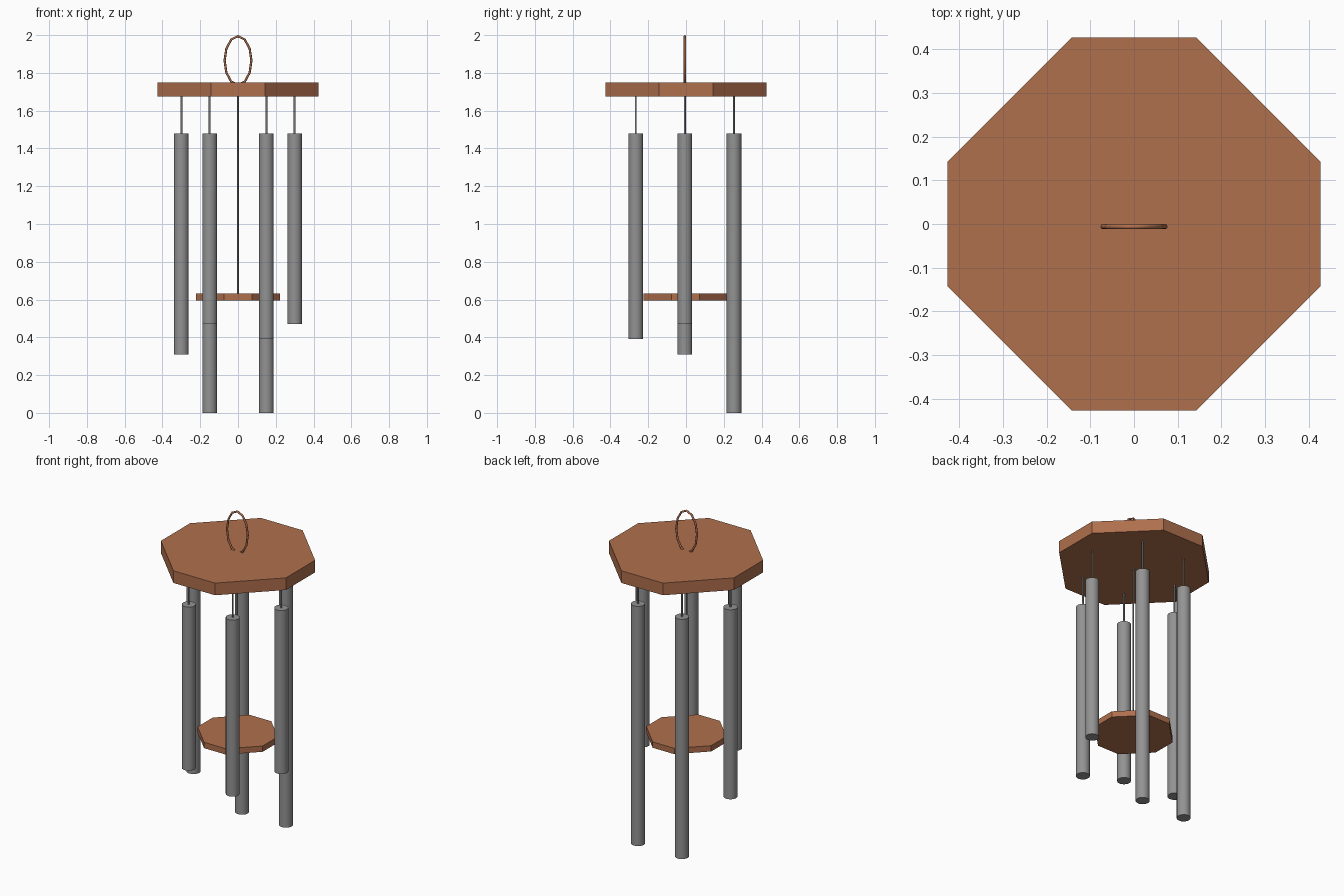
import bpy
import bmesh
import math

cube = bpy.data.objects.get("Cube")
if cube:
    bpy.data.objects.remove(cube, do_unlink=True)


def make_material(name, color):
    mat = bpy.data.materials.new(name)
    mat.use_nodes = True
    mat.diffuse_color = color
    mat.node_tree.nodes["Principled BSDF"].inputs["Base Color"].default_value = color
    return mat


wood = make_material("warm wood", (0.43, 0.16, 0.075, 1))
metal = make_material("grey metal", (0.29, 0.29, 0.29, 1))

AXIS_Y = -0.006      # the hanging parts sit slightly forward
BOARD_BOTTOM = 1.675
TUBE_TOP = 1.48


def rod(name, x, y, bottom, top, radius, sides):
    """Upright capped cylinder between two heights."""
    bpy.ops.mesh.primitive_cylinder_add(
        vertices=sides, radius=radius, depth=top - bottom,
        location=(x, y, (top + bottom) / 2))
    obj = bpy.context.object
    obj.name = name
    obj.data.materials.append(metal)
    bpy.ops.object.shade_smooth_by_angle(angle=math.radians(50))
    return obj


def octagon_board(name, half, y, bottom, top):
    """Square plate with its corners cut off, each flat a third of the width."""
    flat = half / 3
    quarter = [(half, -flat), (half, flat)]
    outline = []
    for _ in range(4):
        outline += quarter
        quarter = [(-b, a) for a, b in quarter]
    bm = bmesh.new()
    base = bm.faces.new([bm.verts.new((a, b + y, bottom)) for a, b in outline])
    grown = bmesh.ops.extrude_face_region(bm, geom=[base])
    for v in grown["geom"]:
        if isinstance(v, bmesh.types.BMVert):
            v.co.z = top
    bmesh.ops.recalc_face_normals(bm, faces=bm.faces)
    mesh = bpy.data.meshes.new(name)
    bm.to_mesh(mesh)
    bm.free()
    mesh.materials.append(wood)
    obj = bpy.data.objects.new(name, mesh)
    bpy.context.collection.objects.link(obj)


# Wooden boards
octagon_board("top_board", 0.427, 0, BOARD_BOTTOM, 1.75)
octagon_board("striker_disc", 0.222, -0.003, 0.596, 0.632)

# Centre cord holding the striker
rod("centre_cord", 0, AXIS_Y, 0.62, BOARD_BOTTOM + 0.01, 0.004, 8)

# Six chimes, counter-clockwise from the left side, each on its own cord
for i, bottom in enumerate((0.47, 0, 0, 0.31, 0.47, 0.39)):
    angle = i * math.pi / 3
    x, y = 0.3 * math.cos(angle), 0.3 * math.sin(angle) + AXIS_Y
    rod(f"chime_tube_{i + 1}", x, y, bottom, TUBE_TOP, 0.039, 32)
    rod(f"chime_cord_{i + 1}", x, y, TUBE_TOP - 0.01, BOARD_BOTTOM + 0.01, 0.005, 8)

# Oval hanging loop, its lowest part sunk in the top board
curve = bpy.data.curves.new("hanging_loop", "CURVE")
curve.dimensions = "3D"
curve.bevel_depth = 0.006
curve.bevel_resolution = 2
spline = curve.splines.new("POLY")
SEGMENTS = 12
spline.points.add(SEGMENTS - 1)
for i, point in enumerate(spline.points):
    a = 2 * math.pi * i / SEGMENTS
    point.co = (0.071 * math.cos(a), AXIS_Y, 1.865 + 0.129 * math.sin(a), 1)
spline.use_cyclic_u = True
curve.materials.append(wood)
loop = bpy.data.objects.new("hanging_loop", curve)
bpy.context.collection.objects.link(loop)
bpy.ops.object.select_all(action="DESELECT")
loop.select_set(True)
bpy.context.view_layer.objects.active = loop
bpy.ops.object.convert(target="MESH")
bpy.ops.object.shade_smooth_by_angle(angle=math.radians(50))
